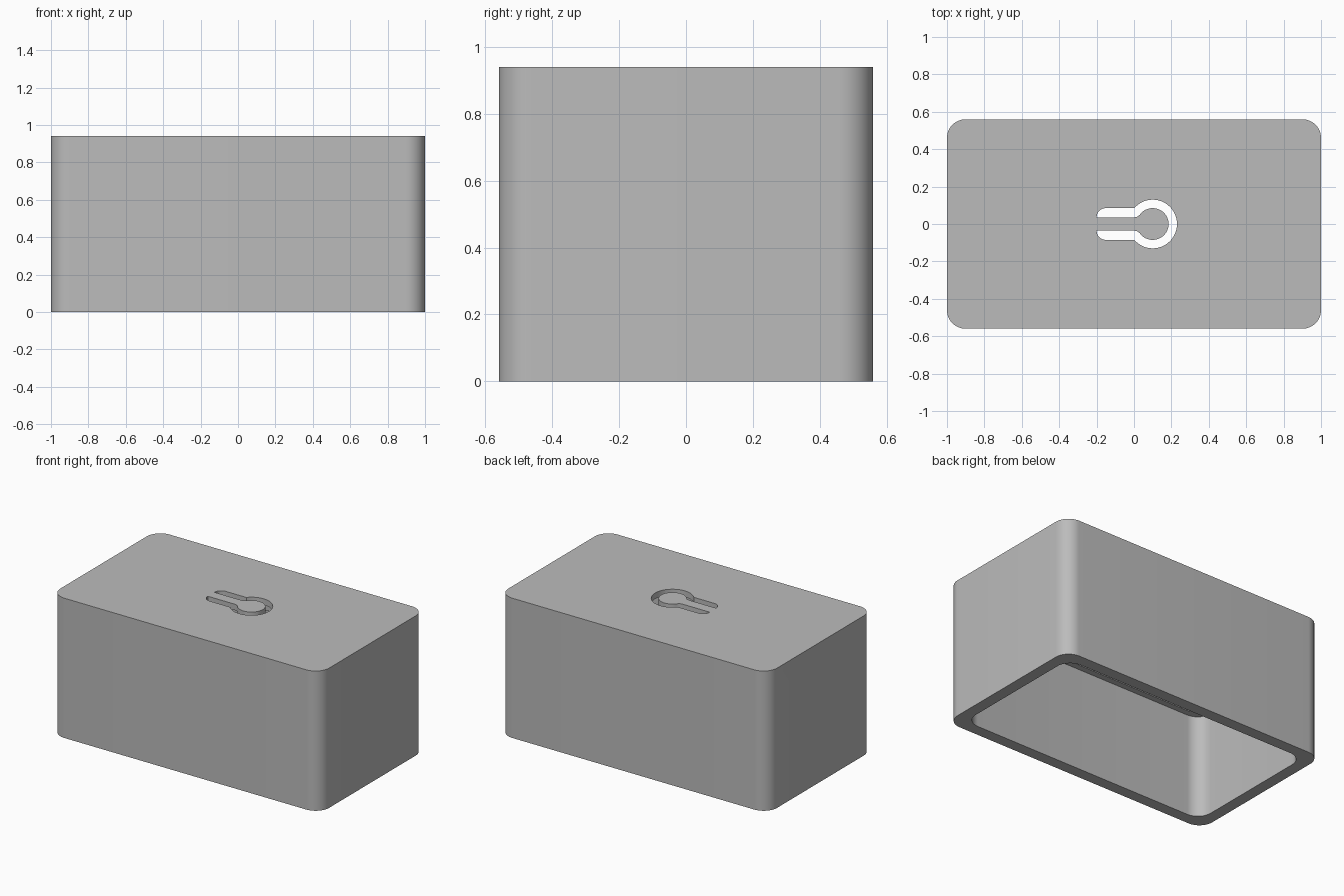
import bpy, bmesh
from math import cos, sin, radians
from mathutils import Vector, Matrix

cube = bpy.data.objects.get("Cube")
if cube:
    bpy.data.objects.remove(cube, do_unlink=True)

LENGTH, DEPTH, HEIGHT = 2.0, 1.12, 0.94
RADIUS = 0.1
SKIRT_WALL, BODY_WALL = 0.078, 0.12
LEDGE_Z, CEILING_Z = 0.69, 0.90

grey = bpy.data.materials.new("plain grey")
grey.use_nodes = True
grey.diffuse_color = (0.5, 0.5, 0.5, 1)
grey.node_tree.nodes["Principled BSDF"].inputs["Base Color"].default_value = (0.5, 0.5, 0.5, 1)


def arc(cx, cy, r, start, end, steps=12):
    angles = [radians(start + (end - start) * i / steps) for i in range(steps + 1)]
    return [(cx + r * cos(a), cy + r * sin(a)) for a in angles]


def rounded_rect(w, h, r):
    pts = []
    for i, (sx, sy) in enumerate([(1, 1), (-1, 1), (-1, -1), (1, -1)]):
        pts += arc(sx * (w / 2 - r), sy * (h / 2 - r), r, 90 * i, 90 * i + 90)
    return pts


def prism(name, outline, low, high, matrix=Matrix()):
    """Extrude a closed outline from low to high, then place it."""
    bm = bmesh.new()
    face = bm.faces.new([bm.verts.new((x, y, low)) for x, y in outline])
    top = bmesh.ops.extrude_face_region(bm, geom=[face])
    verts = [v for v in top["geom"] if isinstance(v, bmesh.types.BMVert)]
    bmesh.ops.translate(bm, verts=verts, vec=(0, 0, high - low))
    bm.transform(matrix)
    bmesh.ops.recalc_face_normals(bm, faces=bm.faces)
    mesh = bpy.data.meshes.new(name)
    bm.to_mesh(mesh)
    bm.free()
    mesh.materials.append(grey)
    obj = bpy.data.objects.new(name, mesh)
    bpy.context.collection.objects.link(obj)
    return obj


def cut(target, cutter):
    cutter.hide_render = True
    mod = target.modifiers.new("cut", "BOOLEAN")
    mod.operation, mod.solver, mod.object = "DIFFERENCE", "EXACT", cutter
    bpy.context.view_layer.objects.active = target
    bpy.ops.object.modifier_apply(modifier=mod.name)
    bpy.data.objects.remove(cutter, do_unlink=True)


# Outer shell with rounded upright corners
cover = prism("box_cover", rounded_rect(LENGTH, DEPTH, RADIUS), 0, HEIGHT)

# Hollow: wide lower recess, then a narrower cavity above the ledge
for name, wall, low, high in [("lower_recess", SKIRT_WALL, -0.1, LEDGE_Z),
                              ("upper_cavity", BODY_WALL, LEDGE_Z - 0.1, CEILING_Z)]:
    outline = rounded_rect(LENGTH - 2 * wall, DEPTH - 2 * wall, RADIUS)
    cut(cover, prism(name, outline, low, high))

# Finger slot through the right wall
side = Matrix(((0, 0, 1, 0), (1, 0, 0, 0), (0, 1, 0, 0.815), (0, 0, 0, 1)))
cut(cover, prism("finger_slot", rounded_rect(0.44, 0.17, 0.05), -1.1, -0.8, side))

# Keyhole-shaped gap that frees a round-ended tab in the top
outer = [(-0.2, 0.035)] + arc(-0.15, 0.035, 0.05, 180, 90) + arc(0.1, 0, 0.13, 139, 0, 24)
inner = [(0, 0.035), (0.018, 0.039)] + arc(0.1, 0, 0.085, 145, 0, 24)
outer = outer[1:]
gap = outer + [(x, -y) for x, y in reversed(outer[:-1])]
gap += [(x, -y) for x, y in inner] + list(reversed(inner[:-1]))
cut(cover, prism("tab_gap", gap, CEILING_Z - 0.05, HEIGHT + 0.05))

# Smooth the rounded corners, keep the edges crisp
bpy.ops.object.select_all(action="DESELECT")
cover.select_set(True)
bpy.context.view_layer.objects.active = cover
bpy.ops.object.shade_smooth_by_angle(angle=radians(30))
